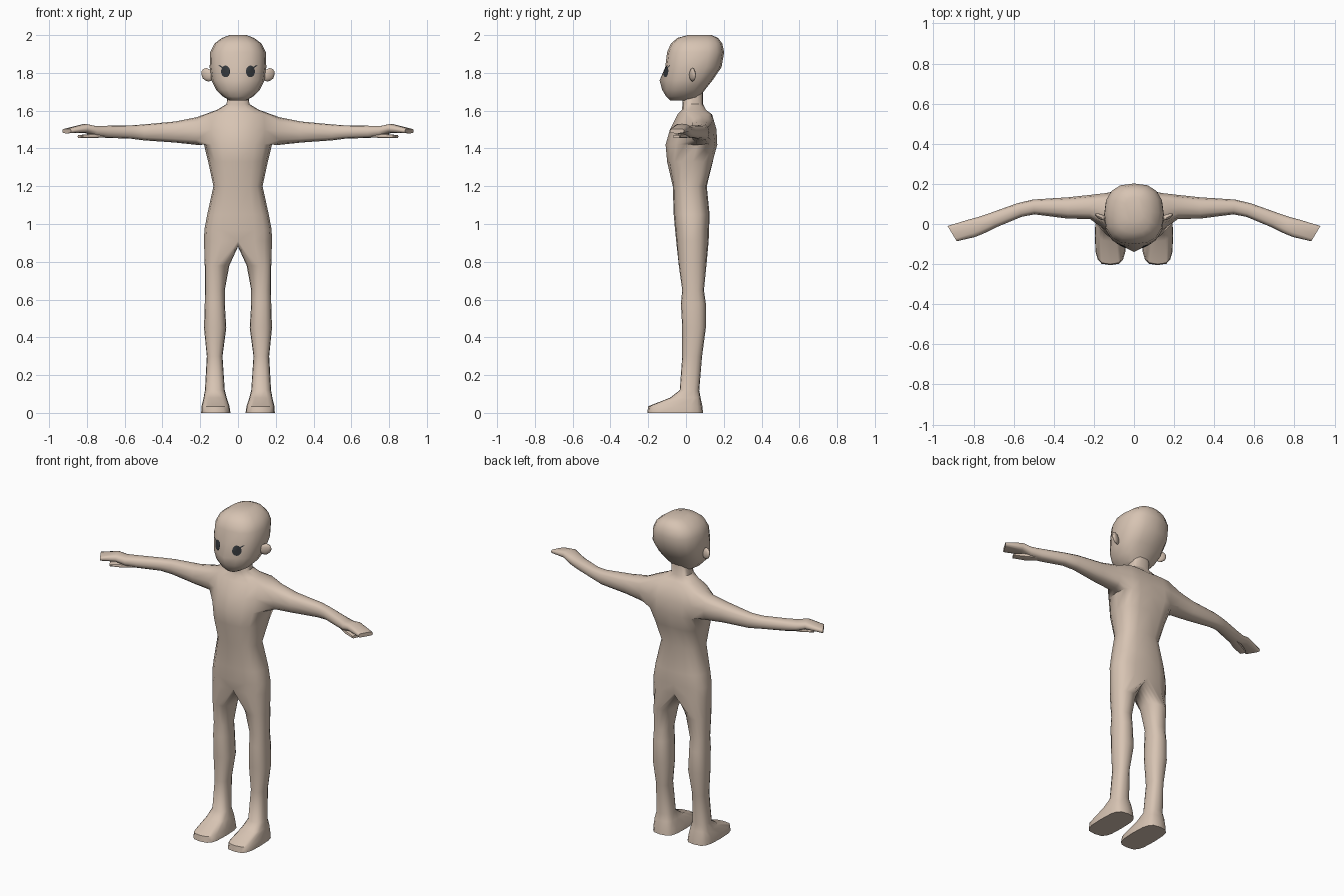
import bpy, bmesh, math
from mathutils import Vector
from mathutils.bvhtree import BVHTree

if "Cube" in bpy.data.objects:
    bpy.data.objects.remove(bpy.data.objects["Cube"])


def material(name, color):
    m = bpy.data.materials.new(name)
    m.diffuse_color = (*color, 1)
    m.use_nodes = True
    m.node_tree.nodes["Principled BSDF"].inputs["Base Color"].default_value = m.diffuse_color
    return m


SKIN = material("skin", (0.68, 0.55, 0.45))
DARK = material("eye_dark", (0.035, 0.04, 0.045))


def spow(v, p):
    return 0.0 if abs(v) < 1e-6 else math.copysign(abs(v) ** p, v)


def bridge(bm, a, b, closed=True):
    n = len(a)
    for i in range(n if closed else n - 1):
        j = (i + 1) % n
        bm.faces.new((a[i], a[j], b[j], b[i]))


def finish(bm, name, mat, mirror=True, angle=50):
    bmesh.ops.recalc_face_normals(bm, faces=bm.faces[:])
    me = bpy.data.meshes.new(name)
    bm.to_mesh(me)
    bm.free()
    ob = bpy.data.objects.new(name, me)
    bpy.context.collection.objects.link(ob)
    me.materials.append(mat)
    bpy.ops.object.select_all(action='DESELECT')
    ob.select_set(True)
    bpy.context.view_layer.objects.active = ob
    bpy.ops.object.shade_smooth_by_angle(angle=math.radians(angle))
    if mirror:
        mod = ob.modifiers.new("mirror", 'MIRROR')
        mod.merge_threshold = 0.0005
    return ob


def section(z, x0, x1, yf, yb, angles, p=0.75, side_shift=0.0):
    """Horizontal rounded section; angle -90 is the front, 0 the outer side."""
    cx, rx, cy, ry = (x0 + x1) / 2, (x1 - x0) / 2, (yf + yb) / 2, (yb - yf) / 2
    pts = []
    for a in angles:
        c, s = math.cos(math.radians(a)), math.sin(math.radians(a))
        pts.append(Vector((cx + rx * spow(c, p), cy + ry * spow(s, p) + side_shift * abs(c), z)))
    return pts


FULL = [-90 + 22.5 * i for i in range(16)]
HALF = FULL[:9]

# ---- body: one half, mirrored ----
bm = bmesh.new()


def add(pts):
    return [bm.verts.new(p) for p in pts]


# leg and foot: z, inner x, outer x, front y, back y
LEG = [(0, .04, .195, -.205, .09), (.035, .045, .193, -.20, .087),
       (.08, .06, .182, -.085, .077), (.12, .07, .175, -.033, .07),
       (.30, .082, .165, -.02, .085), (.45, .062, .18, -.02, .105),
       (.58, .07, .176, -.027, .105), (.65, .07, .175, -.02, .095),
       (.78, .046, .176, -.038, .108)]
prev = None
for i, (z, x0, x1, yf, yb) in enumerate(LEG):
    ring = add(section(z, x0, x1, yf, yb, FULL, 0.6 if i < 3 else 0.85))
    if prev:
        bridge(bm, prev, ring)
    else:
        bm.faces.new(ring)
    prev = ring

# crotch ring: outer half section plus a seam on the centre line
outer = section(.91, -.18, .18, -.052, .12, HALF)
seam = [Vector((0, .12 - .172 * t / 8, .91 - .03 * math.sin(math.pi * t / 8))) for t in range(1, 8)]
ring = add(outer + seam)
bridge(bm, prev, ring)

# torso and neck: z, half width, front y, back y, side shift
TORSO = [(.97, .178, -.058, .122, 0), (1.05, .163, -.065, .125, 0),
         (1.20, .13, -.07, .11, 0), (1.33, .158, -.10, .142, .015),
         (1.42, .18, -.108, .16, .035), (1.50, .184, -.085, .153, .04),
         (1.58, .178, -.045, .13, .035), (1.605, .11, -.022, .105, .01),
         (1.635, .06, -.018, .09, 0), (1.72, .055, -.015, .09, 0)]
prev = ring[:9]
rows = {}
for z, w, yf, yb, sh in TORSO:
    ring = add(section(z, -w, w, yf, yb, HALF, 0.75, sh))
    rows[z] = ring
    for i in range(8):
        if 1.42 < z < 1.59 and 2 <= i < 6:
            continue  # opening for the arm
        bm.faces.new((prev[i], prev[i + 1], ring[i + 1], ring[i]))
    prev = ring

# arm and hand grown from the shoulder opening: x, y, ry, z, rz, skew
low, mid, top = rows[1.42], rows[1.50], rows[1.58]
prev = low[2:7] + [mid[6]] + top[6:1:-1] + [mid[2]]
ARM_ANGLES = (215, 243, 270, 297, 325, 0, 35, 63, 90, 117, 145, 180)
ARM = [(.22, .085, .06, 1.492, .073, 0), (.33, .08, .053, 1.487, .056, 0),
       (.50, .085, .037, 1.485, .042, .1), (.57, .07, .034, 1.487, .035, .3),
       (.70, .02, .036, 1.488, .032, .4), (.76, -.005, .04, 1.492, .028, .4),
       (.81, -.022, .043, 1.507, .024, .4), (.907, -.048, .038, 1.492, .012, .6)]


def arm_section(x, y, ry, z, rz, skew, p=0.8):
    pts = []
    for a in ARM_ANGLES:
        dy = ry * spow(math.cos(math.radians(a)), p)
        pts.append(Vector((x + skew * dy, y + dy, z + rz * spow(math.sin(math.radians(a)), p))))
    return pts


for i, s in enumerate(ARM):
    ring = add(arm_section(*s, p=0.5 if i == len(ARM) - 1 else 0.8))
    bridge(bm, prev, ring)
    prev = ring
bm.faces.new(prev)
finish(bm, "body", SKIN)

# ---- thumb under the palm ----
bm = bmesh.new()
prev = None
for s in [(.70, .015, .02, 1.472, .012, .4), (.77, -.02, .024, 1.466, .012, .4),
          (.84, -.052, .018, 1.463, .008, .5)]:
    ring = add(arm_section(*s, p=0.6))
    if prev:
        bridge(bm, prev, ring)
    else:
        bm.faces.new(ring)
    prev = ring
bm.faces.new(prev)
finish(bm, "thumb", SKIN, angle=35)

# ---- head: z, half width, front y, back y, nose offset ----
bm = bmesh.new()
HEAD = [(1.655, .045, -.085, .06, 0), (1.675, .08, -.10, .075, .005),
        (1.71, .115, -.112, .10, .014), (1.76, .14, -.115, .14, .025),
        (1.83, .15, -.11, .188, 0), (1.91, .147, -.10, .202, 0),
        (1.955, .125, -.08, .192, 0), (1.985, .085, -.045, .17, 0),
        (2.0, .045, .01, .135, 0)]
prev = None
for z, w, yf, yb, nose in HEAD:
    pts = section(z, -w, w, yf, yb, FULL, 0.8)
    pts[0].y -= nose
    ring = add(pts)
    if prev:
        bridge(bm, prev, ring)
    else:
        bm.faces.new(ring)
    prev = ring
bm.faces.new(prev)
bmesh.ops.recalc_face_normals(bm, faces=bm.faces[:])
face_tree = BVHTree.FromBMesh(bm)
finish(bm, "head", SKIN, mirror=False, angle=60)

# ---- ears ----
bm = bmesh.new()
bmesh.ops.create_icosphere(bm, subdivisions=2, radius=1)
for v in bm.verts:
    x, y, z = v.co
    v.co = (.163 + .032 * x + .006 * z, .035 + .014 * y + .012 * x, 1.79 + .036 * z)
finish(bm, "ear", SKIN)


# ---- eyes and lashes: thin plates laid on the face ----
def face_plate(name, cx, cz, rx, rz, tilt=0.0):
    bm = bmesh.new()

    def on_face(x, z):
        hit = face_tree.ray_cast(Vector((x, -1, z)), Vector((0, 1, 0)))[0]
        return bm.verts.new((x, hit.y - .004, z))

    centre = on_face(cx, cz)
    prev = None
    for r in (.35, .7, 1):
        ring = []
        for k in range(16):
            a = math.tau * k / 16
            dx, dz = r * rx * math.cos(a), r * rz * math.sin(a)
            ring.append(on_face(cx + dx, cz + dz + tilt * dx))
        if prev:
            bridge(bm, prev, ring)
        else:
            for k in range(16):
                bm.faces.new((centre, ring[k], ring[(k + 1) % 16]))
        prev = ring
    ob = finish(bm, name, DARK)
    if ob.data.polygons[0].normal.y > 0:
        ob.data.flip_normals()


face_plate("eye", .066, 1.808, .024, .031)
face_plate("eyelash", .088, 1.832, .014, .004, .6)
